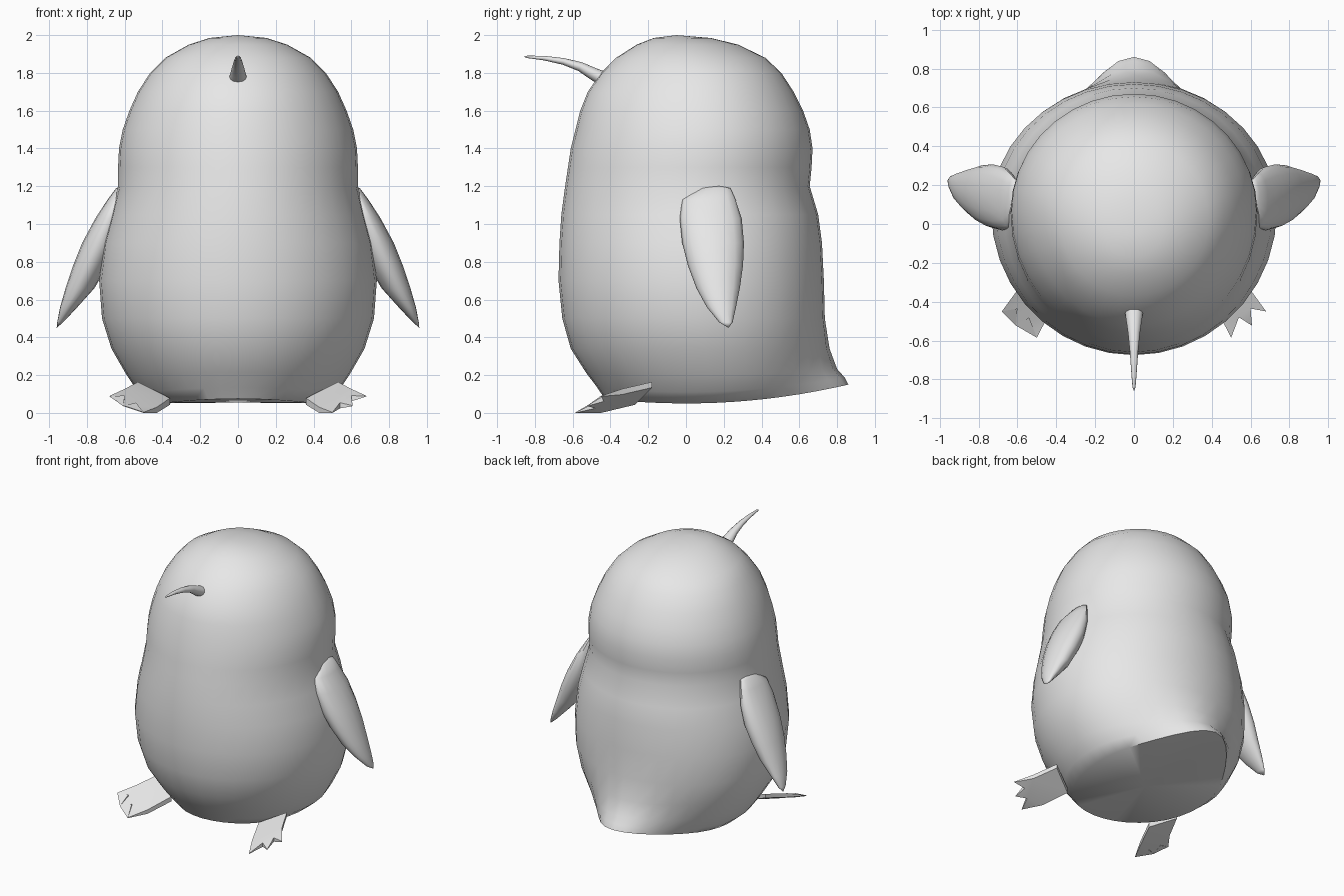
import bpy, bmesh, math
from mathutils import Vector

old = bpy.data.objects.get("Cube")
if old:
    bpy.data.objects.remove(old, do_unlink=True)

grey = bpy.data.materials.new("light_grey")
grey.use_nodes = True
grey.diffuse_color = (0.8, 0.8, 0.8, 1)
grey.node_tree.nodes["Principled BSDF"].inputs["Base Color"].default_value = (0.8, 0.8, 0.8, 1)


def finish(name, bm, angle):
    """Turn a bmesh into a smooth shaded object with sharp creases kept."""
    bmesh.ops.recalc_face_normals(bm, faces=bm.faces[:])
    mesh = bpy.data.meshes.new(name)
    bm.to_mesh(mesh)
    bm.free()
    mesh.materials.append(grey)
    obj = bpy.data.objects.new(name, mesh)
    bpy.context.collection.objects.link(obj)
    bpy.ops.object.select_all(action='DESELECT')
    obj.select_set(True)
    bpy.context.view_layer.objects.active = obj
    bpy.ops.object.shade_smooth_by_angle(angle=math.radians(angle))
    return obj


def loft(name, rings, start, end, angle=50):
    """Skin a stack of closed rings and fan each end to a point."""
    bm = bmesh.new()
    loops = [[bm.verts.new(p) for p in ring] for ring in rings]
    n = len(loops[0])
    for low, high in zip(loops, loops[1:]):
        for i in range(n):
            j = (i + 1) % n
            bm.faces.new((low[i], low[j], high[j], high[i]))
    for loop, tip in ((loops[0], start), (loops[-1], end)):
        centre = bm.verts.new(tip)
        for i in range(n):
            bm.faces.new((loop[i], loop[(i + 1) % n], centre))
    return finish(name, bm, angle)


def circle(n):
    return [(math.cos(2 * math.pi * i / n), math.sin(2 * math.pi * i / n)) for i in range(n)]


# Body: height, half width, front y, back y
BODY = [
    (.05, .46, -.43, .68), (.11, .53, -.47, .69), (.2, .59, -.53, .70),
    (.34, .67, -.61, .72), (.5, .72, -.655, .735), (.7, .735, -.675, .73),
    (.9, .71, -.67, .72), (1.05, .67, -.66, .70), (1.2, .635, -.64, .655),
    (1.3, .635, -.625, .665), (1.4, .63, -.61, .67), (1.5, .61, -.585, .655),
    (1.6, .575, -.56, .62), (1.7, .53, -.52, .57), (1.8, .465, -.45, .505),
    (1.88, .385, -.37, .42), (1.95, .26, -.26, .275), (1.985, .15, -.17, .13),
]
# Tail push and upward bend of the lowest rings
TAIL = [(.18, .135), (.15, .11), (.10, .05), (.04, 0)]

rings = []
for k, (z, half, front, back) in enumerate(BODY):
    push, bend = TAIL[k] if k < len(TAIL) else (0, 0)
    mid = (front + back) / 2 + (.04 if z < 1.85 else 0)
    ring = []
    for c, s in circle(36):
        x = half * c
        y = mid + s * (back - mid if s > 0 else mid - front)
        if s > 0 and abs(x) < .45:
            y += push * math.cos(math.pi / 2 * x / .45) ** 2
        ring.append((x, y, z + bend * y * y))
    rings.append(ring)
loft("body", rings, (0, .12, .055), (0, -.05, 2))

# Beak: thin upward curl, y, z, radius
BEAK = [(-.45, 1.775, .047), (-.5, 1.8, .04), (-.56, 1.833, .031),
        (-.65, 1.861, .022), (-.75, 1.878, .015), (-.84, 1.885, .008)]
rings = []
for k, (y, z, r) in enumerate(BEAK):
    a, b = BEAK[max(k - 1, 0)], BEAK[min(k + 1, len(BEAK) - 1)]
    along = Vector((0, b[0] - a[0], b[1] - a[1])).normalized()
    up = along.cross(Vector((1, 0, 0)))
    rings.append([Vector((r * c, y, z)) + up * r * .8 * s for c, s in circle(12)])
loft("beak", rings, (0, -.43, 1.765), (0, -.86, 1.885))

# Wing: height, inner x, outer x, front y, back y
WING = [(1.19, .59, .645, .07, .235), (1.13, .59, .69, -.02, .262),
        (1.03, .60, .755, -.033, .295), (.9, .63, .825, -.02, .307),
        (.78, .69, .873, .01, .302), (.66, .76, .913, .055, .285),
        (.56, .85, .942, .11, .265), (.48, .925, .957, .175, .247)]

# Foot outline: heel, outer edge, three pointed toes, inner edge; last value is thickness
FOOT = [(.36, -.27, .035), (.53, -.18, .03), (.60, -.34, .03), (.68, -.45, .003),
        (.60, -.435, .03), (.607, -.523, .003), (.54, -.48, .03), (.50, -.585, .003),
        (.43, -.45, .03)]

for side, sx in (("left", 1), ("right", -1)):
    rings = [[(sx * ((a + b) / 2 + (b - a) / 2 * c), (f + g) / 2 + (g - f) / 2 * s, z)
              for c, s in circle(16)] for z, a, b, f, g in WING]
    loft(side + "_wing", rings, (sx * .61, .16, 1.205), (sx * .96, .225, .45))

    # Tilted slab, thinning towards the toe tips
    bm = bmesh.new()
    low, high = [], []
    for x, y, t in FOOT:
        z = max(.033 + .33 * x + .377 * y, 0) - t * .2
        z = max(z, 0)
        low.append(bm.verts.new((sx * x, y, z)))
        high.append(bm.verts.new((sx * x, y, z + t)))
    caps = [bm.faces.new(low), bm.faces.new(high)]
    n = len(FOOT)
    for i in range(n):
        j = (i + 1) % n
        bm.faces.new((low[i], low[j], high[j], high[i]))
    bmesh.ops.triangulate(bm, faces=caps)
    finish(side + "_foot", bm, 40)
